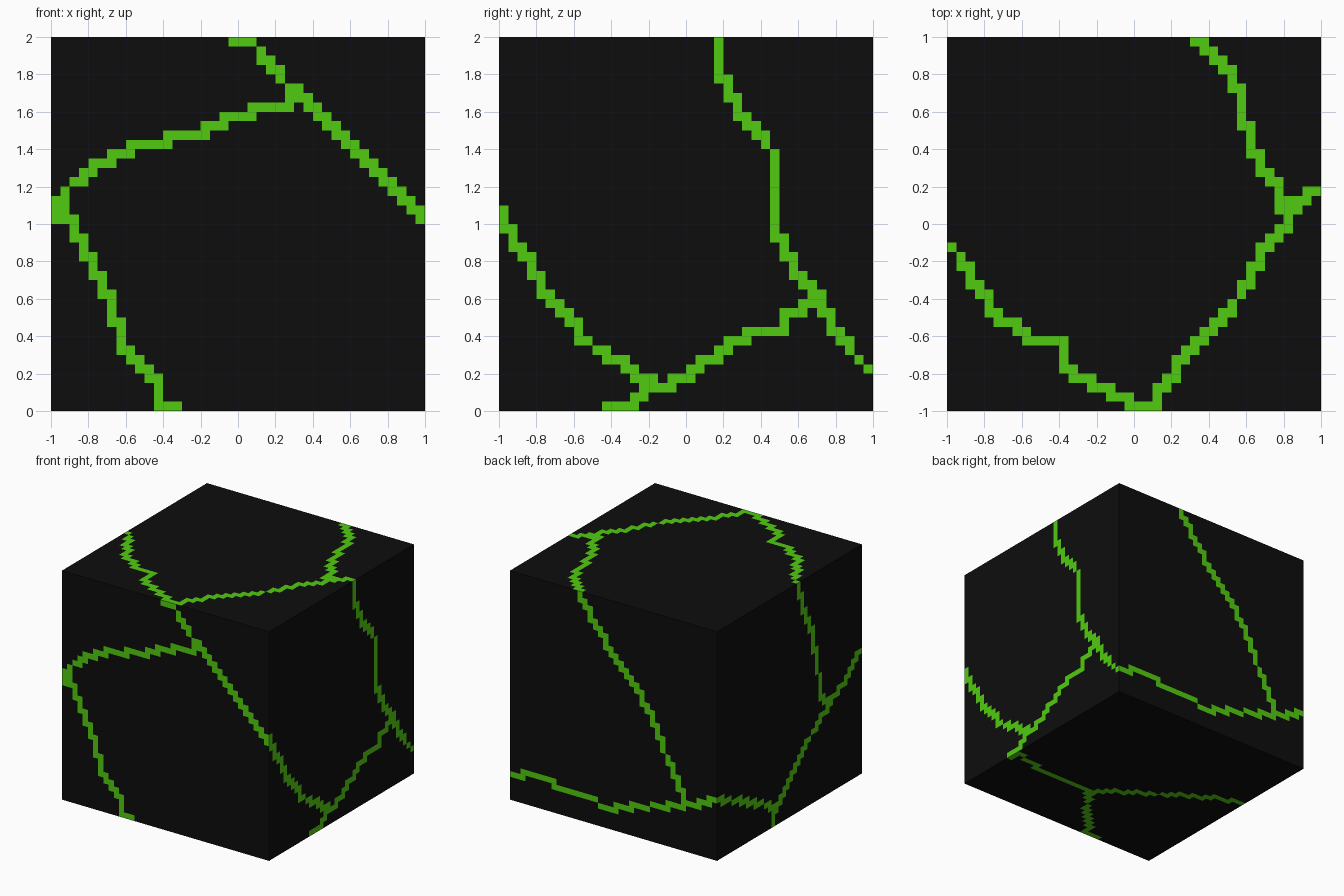
import bpy, bmesh
from mathutils import Vector

N = 40                 # cells along each edge
CELL = 2.0 / N


def material(name, rgb):
    m = bpy.data.materials.new(name)
    m.diffuse_color = (*rgb, 1.0)
    return m


# Vein paths per side, in that side's two axes
front = [  # x, z
    [(-.03, 1.97), (.08, 1.97), (.12, 1.93), (.17, 1.84), (.23, 1.77), (.3, 1.7), (.4, 1.63),
     (.52, 1.52), (.62, 1.4), (.72, 1.28), (.83, 1.18), (.98, 1.02)],
    [(.32, 1.67), (.22, 1.63), (.12, 1.62), (-.02, 1.57), (-.12, 1.52), (-.28, 1.47), (-.48, 1.43),
     (-.67, 1.37), (-.77, 1.29), (-.9, 1.2), (-.97, 1.12), (-.97, 1.02)],
    [(-.92, 1.17), (-.92, 1.07), (-.87, .98), (-.82, .88), (-.77, .78), (-.72, .68), (-.67, .53),
     (-.62, .38), (-.57, .28), (-.48, .22), (-.43, .12), (-.42, .02), (-.32, .02)],
]
right = [  # y, z
    [(.17, 1.98), (.17, 1.82), (.22, 1.75), (.27, 1.6), (.37, 1.48), (.47, 1.38), (.47, 1.02),
     (.52, .88), (.57, .78), (.67, .67), (.72, .58), (.78, .48), (.87, .33), (.98, .22)],
    [(.7, .57), (.55, .52), (.52, .43), (.37, .42), (.22, .37), (.17, .3), (.07, .25), (-.02, .18),
     (-.13, .13), (-.22, .12), (-.28, .07), (-.32, .02), (-.43, .02)],
    [(-.98, 1.08), (-.97, .99), (-.88, .87), (-.78, .68), (-.68, .56), (-.57, .42), (-.47, .32),
     (-.33, .26), (-.27, .18), (-.18, .17), (-.18, .12)],
]
top = [  # x, y
    [(.33, .98), (.38, .96), (.47, .88), (.53, .78), (.57, .63), (.62, .48), (.67, .33), (.73, .23),
     (.78, .18), (.78, .08), (.83, .12), (.92, .12), (.97, .18)],
    [(.85, .08), (.82, -.02), (.68, -.14), (.57, -.38), (.38, -.58), (.27, -.68), (.22, -.78),
     (.13, -.88), (.12, -.97), (-.02, -.97), (-.05, -.92), (-.2, -.87), (-.32, -.82), (-.38, -.73),
     (-.4, -.63), (-.52, -.62), (-.6, -.57), (-.75, -.5), (-.82, -.35), (-.9, -.22), (-.97, -.12)],
]
back = [  # x, z
    [(.34, 1.98), (.13, 1.69), (-.04, 1.48), (-.25, 1.26), (-.37, 1.07), (-.5, .8), (-.7, .41)],
    [(.98, .24), (.81, .26), (.62, .26), (.38, .22), (.03, .19), (-.28, .28), (-.5, .34),
     (-.72, .41), (-.84, .46), (-.98, .53)],
]
left = [  # y, z
    [(.98, .53), (.68, .4), (.41, .28), (.18, .16), (.23, .02)],
    [(.18, .16), (0, .31), (-.15, .48), (-.35, .64), (-.56, .79), (-.77, .88), (-.9, 1.02), (-.98, 1.08)],
    [(-.12, 1.98), (-.19, 1.77), (-.31, 1.49), (-.39, 1.14), (-.45, .89), (-.56, .79)],
]
bottom = [  # x, y
    [(.98, -.43), (.98, -.33), (.68, -.41), (.41, -.4), (.13, -.44), (-.13, -.75), (-.32, -.98), (-.43, -.98)],
    [(.13, -.44), (-.08, -.27), (-.29, -.14), (-.57, .05), (-.78, .18), (-.98, .22)],
]


def vein_cells(paths, v_min):
    """Grid cells that the paths pass through."""
    cells = set()
    for path in paths:
        for a, b in zip(path, path[1:]):
            a, b = Vector(a), Vector(b)
            for i in range(61):
                p = a.lerp(b, i / 60)
                cells.add((int((p.x + 1) / CELL), int((p.y - v_min) / CELL)))
    return cells


# Side paths, lowest value of the second axis, and placement on the cube
sides = [
    (front, 0, lambda u, v: (u, -1, v)),
    (back, 0, lambda u, v: (u, 1, v)),
    (right, 0, lambda u, v: (1, u, v)),
    (left, 0, lambda u, v: (-1, u, v)),
    (top, -1, lambda u, v: (u, v, 2)),
    (bottom, -1, lambda u, v: (u, v, 0)),
]

# Block: six gridded sides, vein cells green
bm = bmesh.new()
for paths, v_min, place in sides:
    green = vein_cells(paths, v_min)
    grid = [[bm.verts.new(place(-1 + i * CELL, v_min + j * CELL)) for j in range(N + 1)]
            for i in range(N + 1)]
    for i in range(N):
        for j in range(N):
            f = bm.faces.new((grid[i][j], grid[i + 1][j], grid[i + 1][j + 1], grid[i][j + 1]))
            f.material_index = int((i, j) in green)
bmesh.ops.remove_doubles(bm, verts=bm.verts, dist=0.001)
bmesh.ops.recalc_face_normals(bm, faces=bm.faces)

mesh = bpy.data.meshes.new("veined_block")
bm.to_mesh(mesh)
bm.free()
mesh.materials.append(material("black", (.004, .004, .004)))
mesh.materials.append(material("bright_green", (.085, .597, .005)))
block = bpy.data.objects.new("veined_block", mesh)
bpy.context.collection.objects.link(block)
